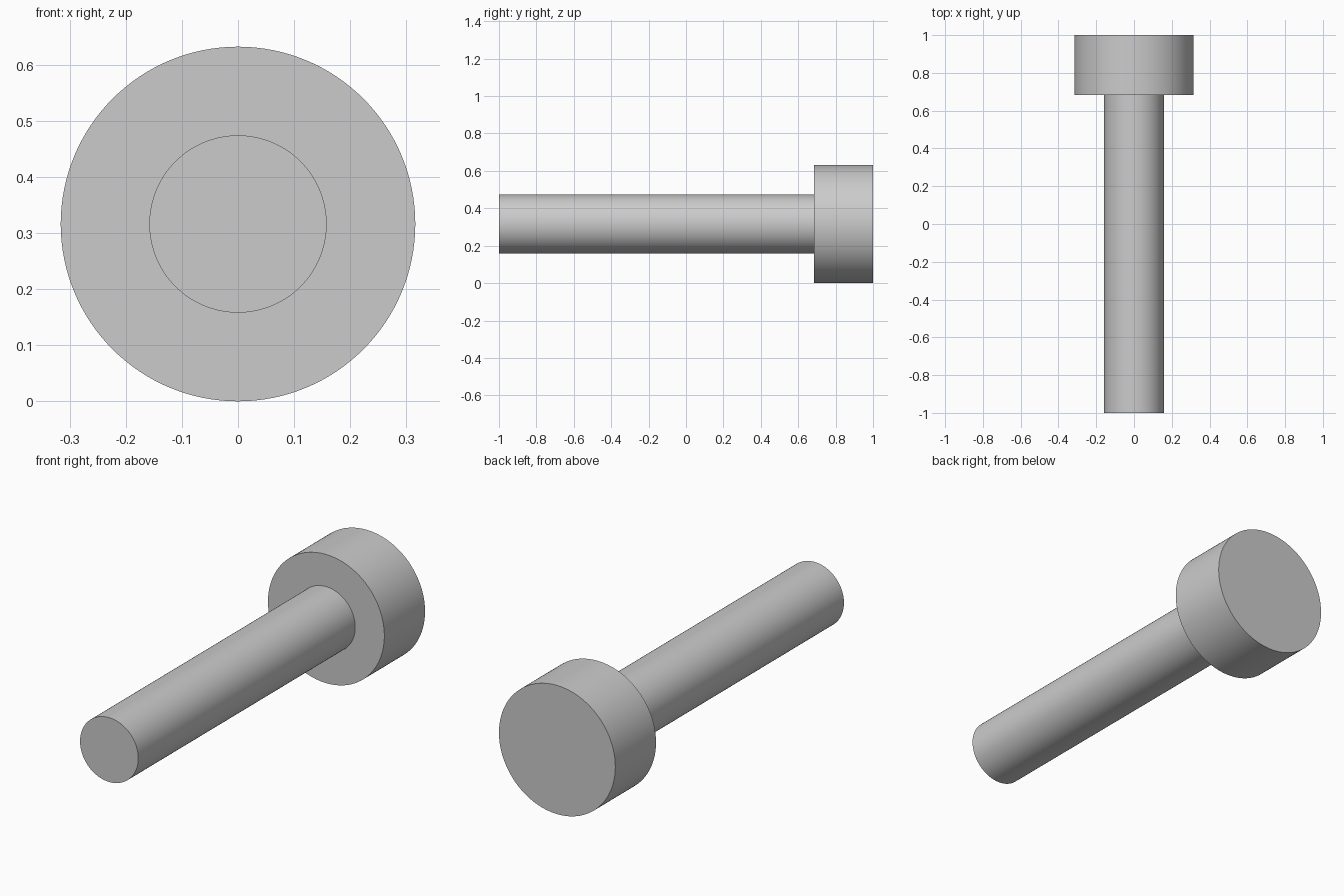
import bpy, bmesh, math
from mathutils import Matrix

if "Cube" in bpy.data.objects:
    bpy.data.objects.remove(bpy.data.objects["Cube"])

HEAD_R, SHAFT_R = 0.316, 0.158
HEAD_Y = 0.684
SIDES = 128

# Half profile of the bolt (radius, y), from shaft tip to head top
profile = [(SHAFT_R, -1.0), (SHAFT_R, HEAD_Y), (HEAD_R, HEAD_Y), (HEAD_R, 1.0)]

# Revolve the profile around the y axis
bm = bmesh.new()
rings = []
for r, y in profile:
    ring = bmesh.ops.create_circle(
        bm, segments=SIDES, radius=r,
        matrix=Matrix.Translation((0, y, HEAD_R)) @ Matrix.Rotation(math.pi / 2, 4, 'X'))
    rings.append(ring["verts"])
for a, b in zip(rings, rings[1:]):
    for i in range(SIDES):
        j = (i + 1) % SIDES
        bm.faces.new((a[i], a[j], b[j], b[i]))

# Flat end caps
bm.faces.new(rings[0])
bm.faces.new(rings[-1])
bmesh.ops.recalc_face_normals(bm, faces=bm.faces)

mesh = bpy.data.meshes.new("bolt")
bm.to_mesh(mesh)
bm.free()
bolt = bpy.data.objects.new("bolt", mesh)
bpy.context.collection.objects.link(bolt)

# Smooth round walls, sharp rims
bpy.context.view_layer.objects.active = bolt
bolt.select_set(True)
bpy.ops.object.shade_smooth_by_angle(angle=math.radians(30))
